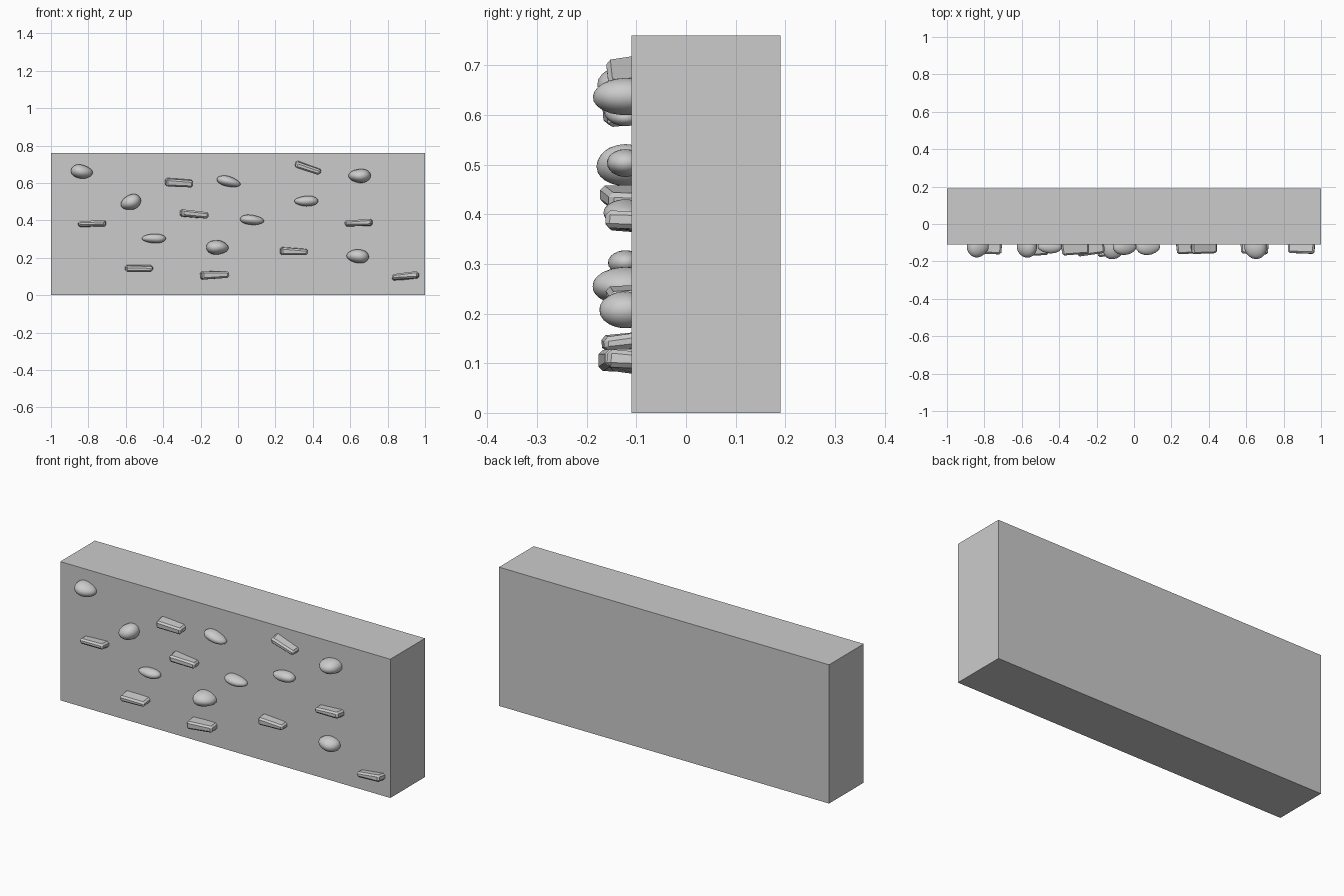
import bpy, bmesh, random
from math import radians, sin
from mathutils import Matrix, Vector

if "Cube" in bpy.data.objects:
    bpy.data.objects.remove(bpy.data.objects["Cube"])

random.seed(4)
FRONT = -0.11


def finish(bm, name, smooth=None):
    bmesh.ops.recalc_face_normals(bm, faces=bm.faces)
    me = bpy.data.meshes.new(name)
    bm.to_mesh(me)
    bm.free()
    ob = bpy.data.objects.new(name, me)
    bpy.context.collection.objects.link(ob)
    if smooth:
        bpy.ops.object.select_all(action='DESELECT')
        ob.select_set(True)
        bpy.context.view_layer.objects.active = ob
        bpy.ops.object.shade_smooth_by_angle(angle=radians(smooth))
    return ob


def pebble(i, x, z, w, h, rot, reach):
    # egg-shaped lumpy stone half sunk in the wall
    bm = bmesh.new()
    bmesh.ops.create_icosphere(bm, subdivisions=3, radius=1)
    side = random.choice((-1, 1))
    ph = random.random() * 6
    cy = FRONT - 0.012
    for v in bm.verts:
        p = v.co
        k = (1 + 0.13 * side * p.x) * (1 + 0.03 * sin(3 * p.x + 2 * p.z + ph))
        v.co = Vector((p.x * w / 2, p.y * (cy - reach) * k, p.z * h / 2 * k))
    bm.transform(Matrix.Translation((x, cy, z)) @ Matrix.Rotation(radians(-rot), 4, 'Y'))
    finish(bm, f"pebble_{i}", 40)


def shard(i, x, z, w, h, rot, reach, yaw):
    # tapered, chamfered sliver of rock
    bm = bmesh.new()
    depth = 2 * (FRONT - reach)
    bmesh.ops.create_cube(bm, size=1)
    for v in bm.verts:
        p = v.co
        taper = 0.85 if p.x * yaw > 0 else 1.0
        v.co = Vector((p.x * w * (0.92 if p.y < 0 else 1), p.y * depth,
                       p.z * h * taper + random.uniform(-.003, .003)))
    bmesh.ops.bevel(bm, geom=bm.edges[:], offset=0.009, segments=1,
                    affect='EDGES', profile=0.5)
    bm.transform(Matrix.Translation((x, FRONT, z))
                 @ Matrix.Rotation(radians(-rot), 4, 'Y')
                 @ Matrix.Rotation(radians(yaw), 4, 'Z')
                 @ Matrix.Rotation(radians(random.uniform(-6, 6)), 4, 'X'))
    finish(bm, f"shard_{i}")


# main wall block
bm = bmesh.new()
bmesh.ops.create_cube(bm, size=1, matrix=Matrix.Translation((0, 0.04, 0.38))
                      @ Matrix.Diagonal((2, 0.3, 0.76, 1)))
finish(bm, "wall_block")

# rounded stones: x, z, width, height, tilt, front-most y
for i, a in enumerate([
    (-.835, .66, .118, .074, -8, -.177), (-.573, .497, .112, .08, 22, -.18),
    (-.05, .607, .13, .055, -14, -.165), (.65, .638, .12, .074, 0, -.188),
    (.365, .503, .128, .055, 0, -.16), (.075, .402, .13, .053, -5, -.165),
    (-.45, .303, .13, .05, 0, -.156), (-.11, .255, .12, .076, -3, -.19),
    (.64, .208, .12, .074, -3, -.173),
]):
    pebble(i + 1, *a)

# angular slivers: x, z, length, height, tilt, front-most y, yaw
for i, a in enumerate([
    (-.315, .601, .155, .042, -2, -.163, 4), (.375, .681, .15, .038, -18, -.158, 2),
    (-.235, .432, .155, .038, -6, -.165, 8), (-.78, .382, .155, .034, 2, -.16, -2),
    (.645, .386, .155, .034, 3, -.16, -2), (.3, .234, .155, .04, -2, -.158, 3),
    (-.53, .145, .155, .036, 0, -.168, 2), (-.125, .107, .158, .042, 2, -.17, 6),
    (.895, .101, .152, .036, 6, -.157, -2),
]):
    shard(i + 1, *a)
